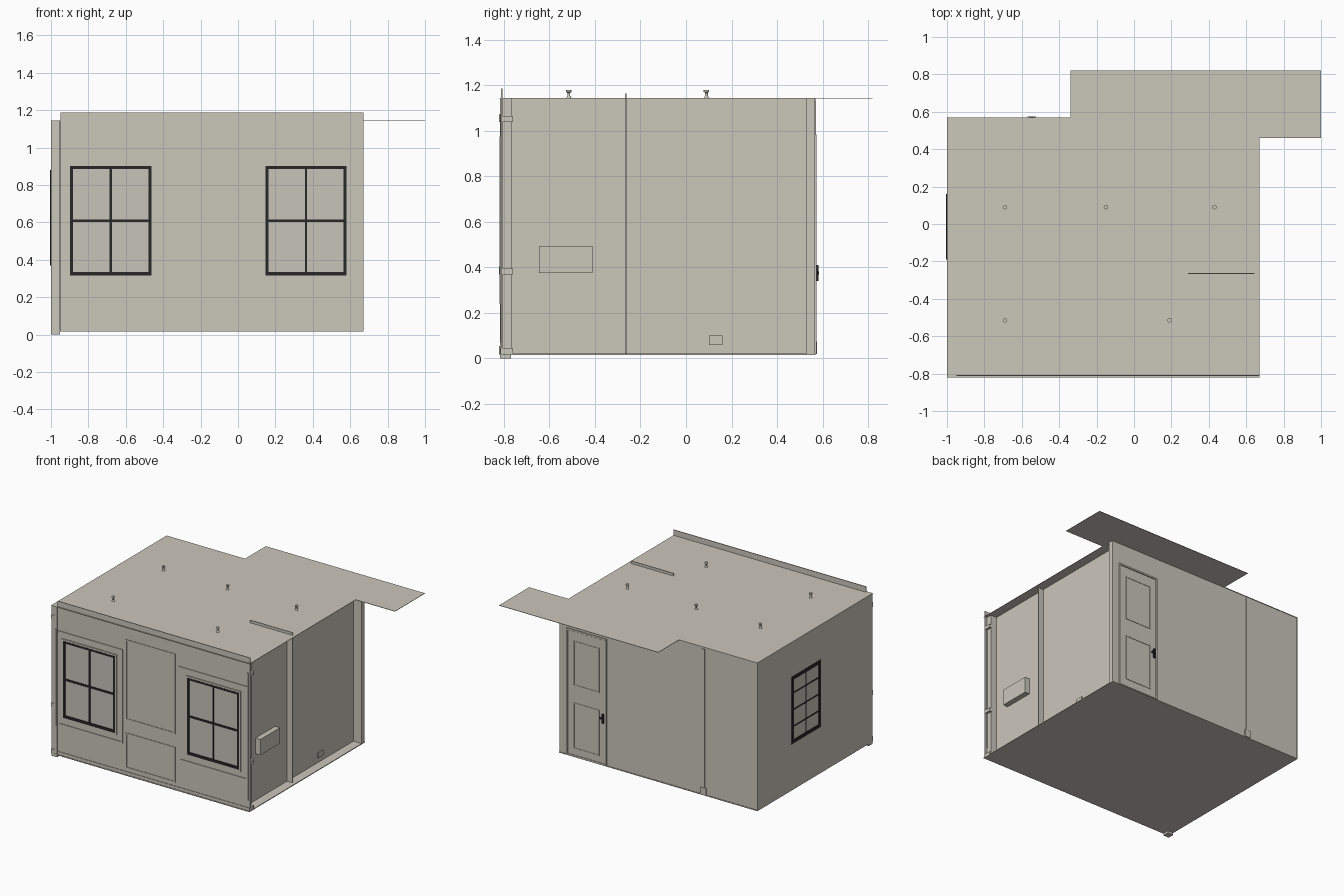
import bpy, bmesh, math

if "Cube" in bpy.data.objects:
    bpy.data.objects.remove(bpy.data.objects["Cube"])

def mat(name, c):
    m = bpy.data.materials.new(name)
    m.diffuse_color = (*c, 1)
    m.use_nodes = True
    m.node_tree.nodes["Principled BSDF"].inputs["Base Color"].default_value = m.diffuse_color
    return m

PLASTER = mat("warm_plaster", (0.60, 0.57, 0.50))
DARK = mat("dark_frame", (0.02, 0.02, 0.022))
GLASS = mat("pale_glass", (0.57, 0.55, 0.49))

def make(name, bm, m):
    bmesh.ops.recalc_face_normals(bm, faces=bm.faces)
    me = bpy.data.meshes.new(name)
    bm.to_mesh(me)
    bm.free()
    me.materials.append(m)
    ob = bpy.data.objects.new(name, me)
    bpy.context.collection.objects.link(ob)
    return ob

def add_box(bm, x, y, z):
    vs = bmesh.ops.create_cube(bm, size=1)["verts"]
    for v in vs:
        v.co = [(r[0] + r[1]) / 2 + c * (r[1] - r[0]) for r, c in zip((x, y, z), v.co)]

def boxes(name, parts, m=PLASTER):
    bm = bmesh.new()
    for p in parts:
        add_box(bm, *p)
    return make(name, bm, m)

def on_wall(axis, u, d, z):
    # u runs along the wall, d is the depth range
    return (u, d, z) if axis == "x" else (d, u, z)

def frame(axis, u, z, d, w):
    (a, b), (c, e) = u, z
    return [on_wall(axis, r, d, s) for r, s in (
        ((a, a + w), z), ((b - w, b), z),
        ((a + w, b - w), (c, c + w)), ((a + w, b - w), (e - w, e)))]

def window(name, axis, u, z, d, glass_d, cols, rows):
    (a, b), (c, e) = u, z
    bars = frame(axis, u, z, d, 0.016)
    for i in range(1, cols):
        p = a + (b - a) * i / cols
        bars.append(on_wall(axis, (p - 0.006, p + 0.006), d, z))
    for i in range(1, rows):
        p = c + (e - c) * i / rows
        bars.append(on_wall(axis, u, d, (p - 0.007, p + 0.007)))
    boxes(name + "_frame", bars, DARK)
    boxes(name + "_glass", [on_wall(axis, u, glass_d, z)], GLASS)

# shell: floor, walls, recessed right wall
boxes("floor", [((-1, 0.67), (-0.82, 0.57), (0.016, 0.022))])
boxes("front_wall", [((-0.95, 0.67), (-0.812, -0.806), (0.02, 1.187))])
boxes("left_wall", [((-1, -0.994), (-0.81, 0.57), (0.02, 1.142))])
boxes("back_wall", [((-1, 0.67), (0.53, 0.566), (0.02, 1.142))])
boxes("right_wall", [((0.59, 0.6), (-0.81, 0.53), (0.02, 1.142))])
boxes("partition", [((0.29, 0.645), (-0.267, -0.261), (0.02, 1.165))])

# ceiling with offset back strip
bm = bmesh.new()
outline = [(-1, -0.82), (0.67, -0.82), (0.67, 0.46), (1, 0.46),
           (1, 0.82), (-0.34, 0.82), (-0.34, 0.57), (-1, 0.57)]
f = bm.faces.new([bm.verts.new((x, y, 1.142)) for x, y in outline])
ext = bmesh.ops.extrude_face_region(bm, geom=[f])["geom"]
for v in ext:
    if isinstance(v, bmesh.types.BMVert):
        v.co.z = 1.145
make("ceiling", bm, PLASTER)

# front windows with casing and outer moulding
for side, a, o in (("left", -0.898, (-0.945, -0.40)), ("right", 0.146, (0.07, 0.655))):
    b = a + 0.435
    window("front_window_" + side, "x", (a, b), (0.315, 0.9), (-0.82, -0.806), (-0.814, -0.811), 2, 2)
    boxes("window_casing_" + side, frame("x", (a - 0.014, b + 0.014), (0.302, 0.913), (-0.819, -0.81), 0.014))
    boxes("window_sill_" + side, [((a, b), (-0.82, -0.81), (0.315, 0.335))], DARK)
    boxes("window_moulding_" + side, frame("x", o, (0.25, 0.965), (-0.817, -0.811), 0.012))

# wall panels and skirting
boxes("front_panels", frame("x", (-0.377, 0.04), (0.44, 1.05), (-0.816, -0.811), 0.01)
      + frame("x", (-0.377, 0.04), (0.07, 0.34), (-0.816, -0.811), 0.01))
boxes("front_skirting", [((-0.95, 0.67), (-0.816, -0.811), (0.02, 0.045))])

# left wall window
window("side_window", "y", (-0.19, 0.16), (0.37, 0.88), (-1.0, -0.992), (-0.9985, -0.993), 2, 4)
boxes("side_window_border", frame("y", (-0.19, 0.16), (0.37, 0.88), (-1.004, -0.992), 0.026), DARK)

# back door with casing and panels
boxes("door", [((0.285, 0.595), (0.566, 0.57), (0.02, 0.97))])
boxes("door_casing", frame("x", (0.27, 0.61), (0.02, 0.985), (0.566, 0.574), 0.012))
boxes("door_panels", frame("x", (0.33, 0.55), (0.56, 0.9), (0.569, 0.573), 0.008)
      + frame("x", (0.33, 0.55), (0.08, 0.43), (0.569, 0.573), 0.008))
boxes("door_handle", [((0.29, 0.305), (0.568, 0.582), (0.34, 0.41)),
                      ((0.29, 0.325), (0.576, 0.584), (0.37, 0.382))], DARK)

# back wall conduit strip
boxes("back_strip", [((-0.555, -0.535), (0.565, 0.572), (0.02, 1.13)),
                     ((-0.57, -0.525), (0.565, 0.576), (0.02, 0.075))])

# right wall fittings
boxes("wall_unit", [((0.6, 0.64), (-0.645, -0.41), (0.375, 0.495))])
boxes("socket", [((0.6, 0.608), (0.1, 0.16), (0.06, 0.1))])

# corner posts, foot and pipe clips
boxes("left_post", [((-1, -0.952), (-0.818, -0.77), (0.0, 1.145)),
                    ((-0.977, -0.957), (-0.82, -0.81), (0.24, 0.975))])
boxes("right_post", [((0.6, 0.65), (-0.81, -0.765), (0.02, 1.142)),
                     ((0.645, 0.656), (-0.815, -0.8), (0.1, 1.07))])
clips = []
for z in (0.02, 0.37, 1.04):
    clips.append(((-1.0, -0.972), (-0.822, -0.81), (z, z + 0.035)))
    clips.append(((0.645, 0.668), (-0.81, -0.76), (z, z + 0.025)))
boxes("pipe_clips", clips)

# ceiling fixings, spool shaped
for i, (x, y) in enumerate(((-0.69, 0.09), (-0.15, 0.09), (0.43, 0.09), (-0.69, -0.515), (0.19, -0.515))):
    bm = bmesh.new()
    rings = []
    for r, z in ((0.012, 1.144), (0.006, 1.155), (0.006, 1.167), (0.012, 1.172), (0.012, 1.18)):
        rings.append([bm.verts.new((x + r * math.cos(k * math.pi / 6), y + r * math.sin(k * math.pi / 6), z))
                      for k in range(12)])
    for lo, hi in zip(rings, rings[1:]):
        for k in range(12):
            n = (k + 1) % 12
            bm.faces.new((lo[k], lo[n], hi[n], hi[k]))
    bm.faces.new(rings[0])
    bm.faces.new(rings[-1])
    make("ceiling_fixing_%d" % (i + 1), bm, PLASTER)
